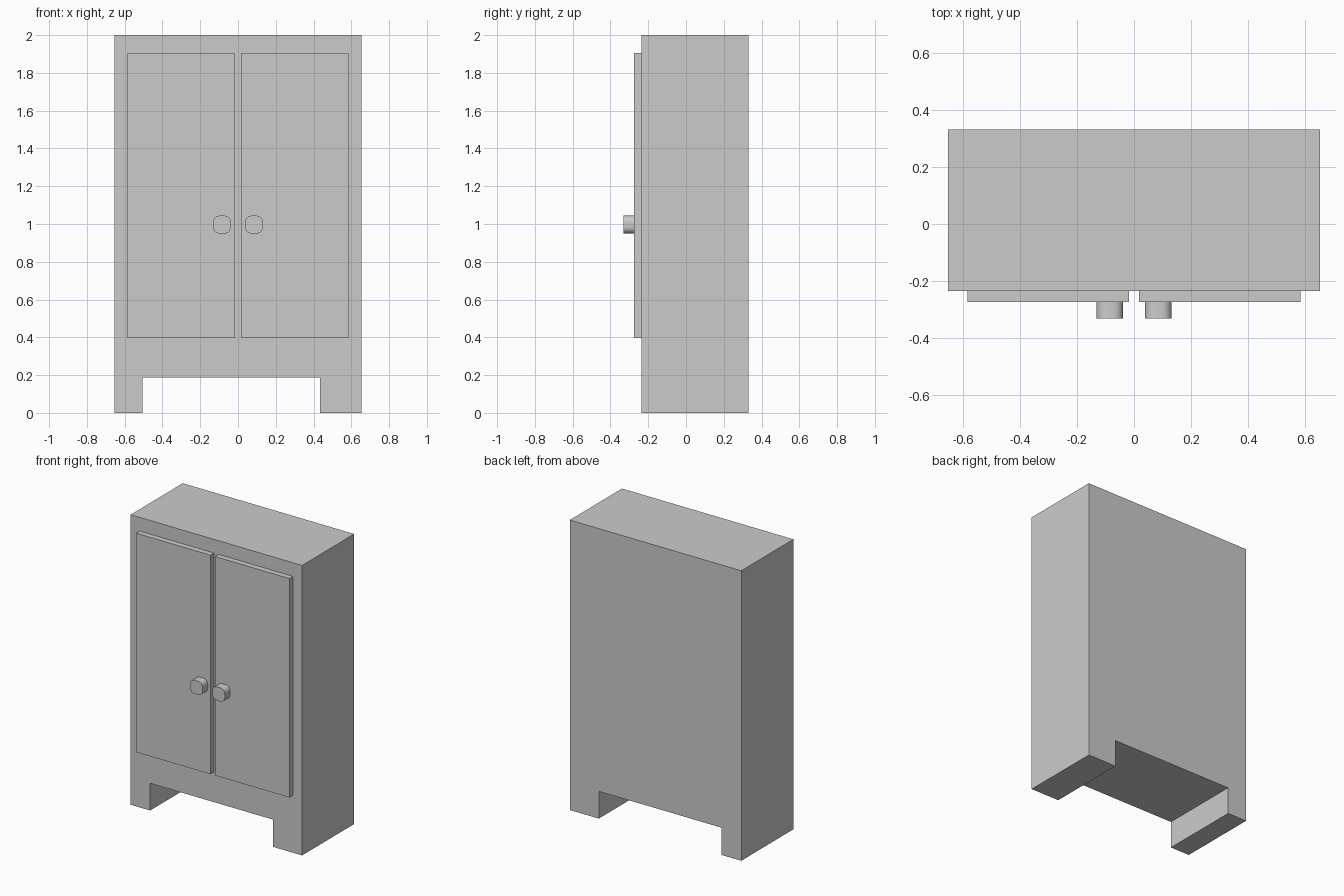
import bpy, bmesh, math

if "Cube" in bpy.data.objects:
    bpy.data.objects.remove(bpy.data.objects["Cube"])


def extrude_profile(name, profile, y0, y1):
    """Extrude a closed front-view (x, z) outline from y0 back to y1."""
    bm = bmesh.new()
    face = bm.faces.new([bm.verts.new((x, y0, z)) for x, z in profile])
    out = bmesh.ops.extrude_face_region(bm, geom=[face])
    verts = [g for g in out["geom"] if isinstance(g, bmesh.types.BMVert)]
    bmesh.ops.translate(bm, verts=verts, vec=(0, y1 - y0, 0))
    bmesh.ops.recalc_face_normals(bm, faces=bm.faces)
    mesh = bpy.data.meshes.new(name)
    bm.to_mesh(mesh)
    bm.free()
    obj = bpy.data.objects.new(name, mesh)
    bpy.context.collection.objects.link(obj)
    return obj


def rounded_square(cx, cz, half, radius, steps=5):
    """Outline of a square with rounded corners."""
    pts = []
    for k, (sx, sz) in enumerate([(1, 1), (-1, 1), (-1, -1), (1, -1)]):
        for i in range(steps + 1):
            a = math.pi / 2 * (k + i / steps)
            pts.append((cx + sx * (half - radius) + radius * math.cos(a),
                        cz + sz * (half - radius) + radius * math.sin(a)))
    return pts


W, BACK, FRONT, DOOR, KNOB = 0.654, 0.332, -0.236, -0.275, -0.332

# Cabinet body with the uneven cut-out between its feet
extrude_profile("cabinet_body", [
    (-W, 0), (-0.505, 0), (-0.505, 0.188), (0.433, 0.188),
    (0.433, 0), (W, 0), (W, 2), (-W, 2)], FRONT, BACK)

# Doors and knobs, left and right
for side, s in (("left", -1), ("right", 1)):
    x0, x1 = s * 0.018, s * 0.585
    extrude_profile(f"{side}_door", [
        (x0, 0.396), (x1, 0.396), (x1, 1.906), (x0, 1.906)], DOOR, FRONT)
    knob = extrude_profile(
        f"{side}_knob", rounded_square(s * 0.085, 0.997, 0.047, 0.033), KNOB, DOOR)
    bpy.ops.object.select_all(action="DESELECT")
    knob.select_set(True)
    bpy.context.view_layer.objects.active = knob
    bpy.ops.object.shade_smooth_by_angle(angle=math.radians(35))
